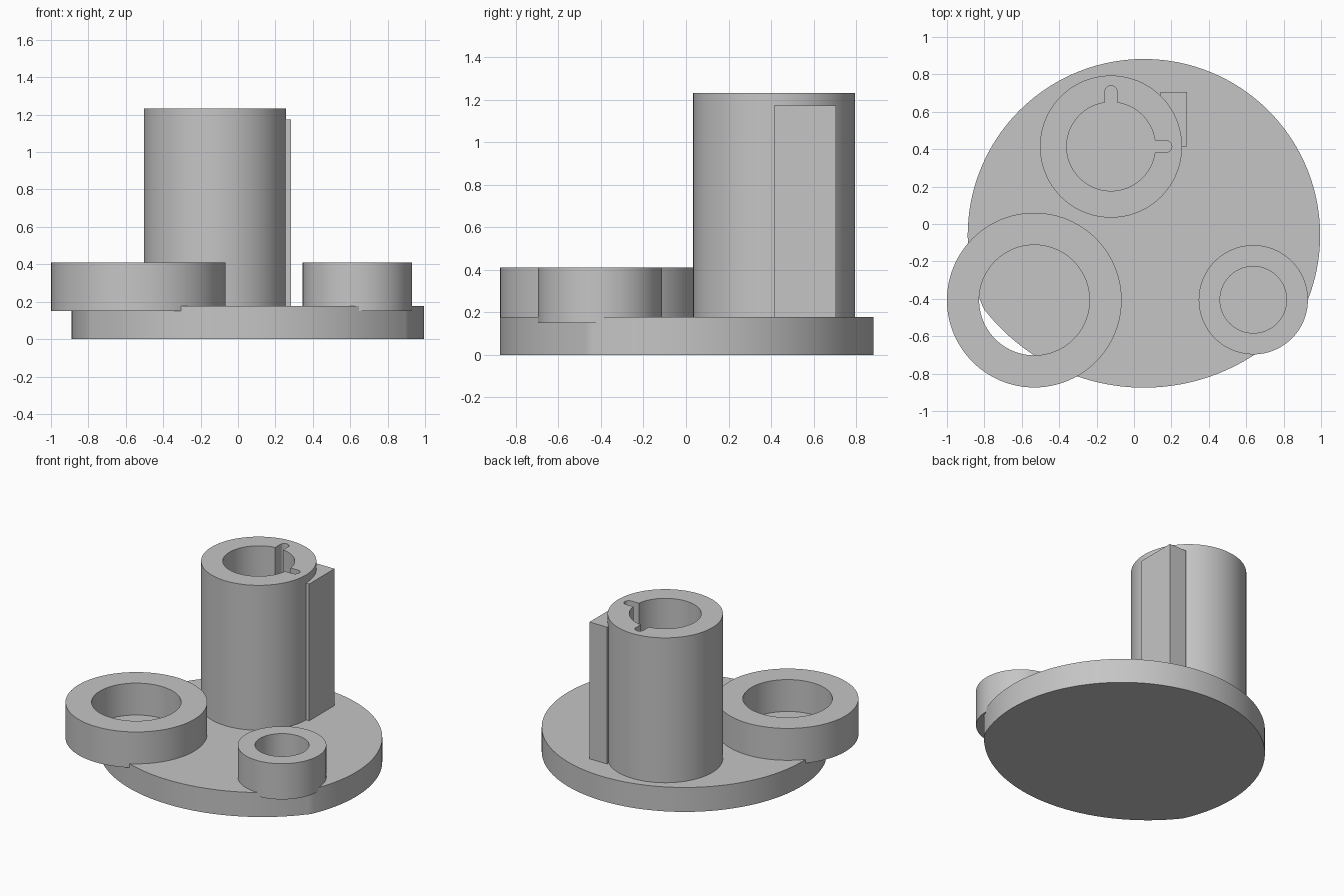
import bpy, bmesh, math
from mathutils import Vector

if "Cube" in bpy.data.objects:
    bpy.data.objects.remove(bpy.data.objects["Cube"], do_unlink=True)

grey = bpy.data.materials.new("plain grey")
grey.use_nodes = True
colour = (0.56, 0.56, 0.56, 1)
grey.diffuse_color = colour
grey.node_tree.nodes["Principled BSDF"].inputs["Base Color"].default_value = colour


def arc(centre, radius, start, end, steps=96):
    """Points on an arc, angles in degrees."""
    angles = [math.radians(start + (end - start) * i / steps) for i in range(steps + 1)]
    return [(centre[0] + radius * math.cos(a), centre[1] + radius * math.sin(a)) for a in angles]


def prism(name, points, bottom, top):
    """Upright solid with the given outline."""
    bm = bmesh.new()
    face = bm.faces.new([bm.verts.new((x, y, bottom)) for x, y in points])
    grown = bmesh.ops.extrude_face_region(bm, geom=[face])["geom"]
    bmesh.ops.translate(bm, vec=Vector((0, 0, top - bottom)),
                        verts=[v for v in grown if isinstance(v, bmesh.types.BMVert)])
    bmesh.ops.recalc_face_normals(bm, faces=bm.faces)
    mesh = bpy.data.meshes.new(name)
    bm.to_mesh(mesh)
    bm.free()
    mesh.materials.append(grey)
    obj = bpy.data.objects.new(name, mesh)
    bpy.context.collection.objects.link(obj)
    return obj


def disc(name, centre, radius, bottom, top):
    return prism(name, arc(centre, radius, 0, 360)[:-1], bottom, top)


def cut(obj, cutters):
    """Subtract each cutter, then remove the cutters."""
    for cutter in cutters:
        mod = obj.modifiers.new("cut", 'BOOLEAN')
        mod.operation, mod.solver, mod.object = 'DIFFERENCE', 'EXACT', cutter
    bpy.context.view_layer.update()
    result = bpy.data.meshes.new_from_object(
        obj.evaluated_get(bpy.context.evaluated_depsgraph_get()))
    obj.modifiers.clear()
    obj.data = result


def smooth(obj):
    bpy.ops.object.select_all(action='DESELECT')
    obj.select_set(True)
    bpy.context.view_layer.objects.active = obj
    bpy.ops.object.shade_smooth_by_angle(angle=math.radians(30))


base_top = 0.178

# Base plate: wide round back, shallower curved front
back_centre, back_radius = (0.053, -0.06), 0.942
front_centre, front_radius = (0.053, 0.205), 1.08
corner_y = -0.461
a = math.degrees(math.asin((corner_y - back_centre[1]) / back_radius))
b = math.degrees(math.asin((corner_y - front_centre[1]) / front_radius))
outline = arc(back_centre, back_radius, a, 180 - a, 160)
outline += arc(front_centre, front_radius, -180 - b, b)[1:-1]
base = prism("base_plate", outline, 0, base_top)

# Low ring bosses that overhang the plate
rings = []
for name, centre, outer, inner in (("large_ring", (-0.533, -0.407), 0.467, 0.295),
                                   ("small_ring", (0.638, -0.405), 0.292, 0.178)):
    ring = disc(name, centre, outer, 0.15, 0.41)
    bore = disc(name + "_bore", centre, inner, 0, 1)
    cut(ring, [bore])
    bpy.data.objects.remove(bore, do_unlink=True)
    rings.append(ring)

# Tall tube and its side fin
tx, ty = -0.123, 0.414
tower = disc("tower", (tx, ty), 0.38, base_top, 1.232)
fin = prism("tower_fin", [(0.142, ty), (0.283, ty), (0.283, 0.705), (0.142, 0.705)],
            base_top, 1.173)

# Bore and two round-ended keyways
half, reach = 0.032, 0.293
tip = arc((reach, 0), half, -90, 90, 16)
key = [(0.1, -half)] + tip + [(0.1, half)]
cutters = [disc("tower_bore", (tx, ty), 0.237, 0.1, 2),
           prism("side_keyway", [(tx + u, ty + v) for u, v in key], 0.1, 2),
           prism("back_keyway", [(tx - v, ty + u) for u, v in key], 0.1, 2)]
cut(tower, cutters)
cut(fin, cutters[1:2])
for cutter in cutters:
    bpy.data.objects.remove(cutter, do_unlink=True)

for obj in [base, tower] + rings:
    smooth(obj)
